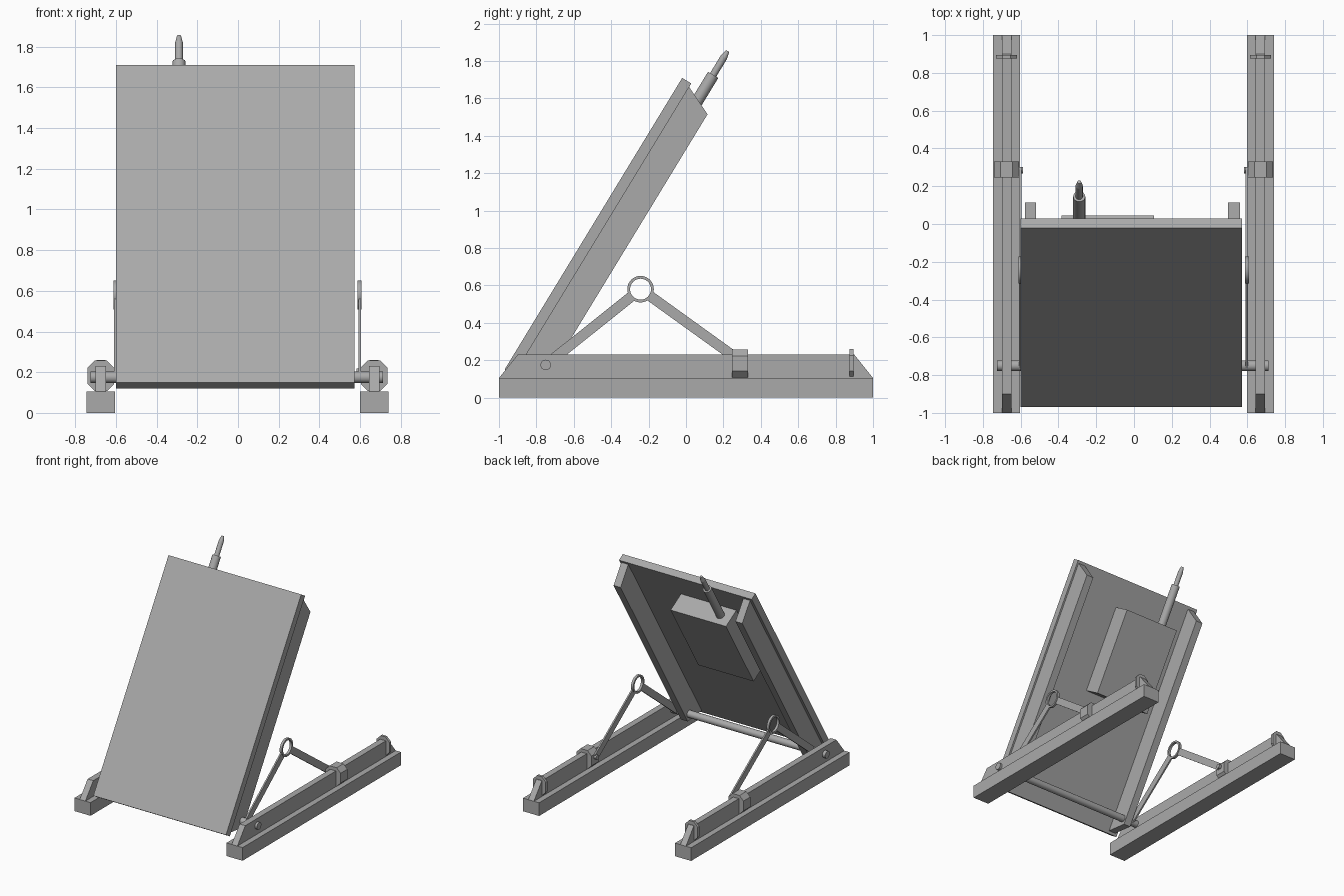
import bpy, bmesh, math
from mathutils import Vector, Matrix

cube = bpy.data.objects.get("Cube")
if cube:
    bpy.data.objects.remove(cube, do_unlink=True)

grey = bpy.data.materials.new("plain_grey")
grey.use_nodes = True
COLOUR = (0.4, 0.4, 0.4, 1)
grey.diffuse_color = COLOUR
grey.node_tree.nodes["Principled BSDF"].inputs["Base Color"].default_value = COLOUR

CX = -0.0025                                  # mirror plane of the stand
ALONG = Vector((0, 0.52, 0.854)).normalized() # up the tilted panel
BACK = Vector((0, ALONG.z, -ALONG.y))         # out of the panel's rear
FOOT = Vector((0, -0.97, 0.15))               # lower front edge of the panel
LENGTH = 1.826


def tilt(x, a, n):
    return FOOT + ALONG * a + BACK * n + Vector((x, 0, 0))


def finish(name, bm, smooth=False):
    bmesh.ops.recalc_face_normals(bm, faces=bm.faces)
    mesh = bpy.data.meshes.new(name)
    bm.to_mesh(mesh)
    bm.free()
    mesh.materials.append(grey)
    ob = bpy.data.objects.new(name, mesh)
    bpy.context.collection.objects.link(ob)
    if smooth:
        bpy.ops.object.select_all(action='DESELECT')
        ob.select_set(True)
        bpy.context.view_layer.objects.active = ob
        bpy.ops.object.shade_smooth_by_angle(angle=math.radians(35))
    return ob


def prism(name, points, offset):
    """Extrude a flat outline by an offset vector."""
    bm = bmesh.new()
    face = bm.faces.new([bm.verts.new(p) for p in points])
    made = bmesh.ops.extrude_face_region(bm, geom=[face])["geom"]
    verts = [g for g in made if isinstance(g, bmesh.types.BMVert)]
    bmesh.ops.translate(bm, verts=verts, vec=offset)
    return finish(name, bm)


def side_prism(name, outline, x0, x1):
    return prism(name, [(x0, y, z) for y, z in outline], (x1 - x0, 0, 0))


def tilted_prism(name, outline, x0, x1):
    return prism(name, [tilt(x0, a, n) for a, n in outline], (x1 - x0, 0, 0))


def box(name, x0, x1, y0, y1, z0, z1):
    return side_prism(name, [(y0, z0), (y1, z0), (y1, z1), (y0, z1)], x0, x1)


def rod(name, start, end, r0, r1=None):
    start, end = Vector(start), Vector(end)
    axis = end - start
    turn = axis.to_track_quat('Z', 'Y').to_matrix().to_4x4()
    bm = bmesh.new()
    bmesh.ops.create_cone(bm, cap_ends=True, segments=24, radius1=r0,
                          radius2=r0 if r1 is None else r1, depth=axis.length,
                          matrix=Matrix.Translation((start + end) / 2) @ turn)
    return finish(name, bm, True)


def ring(name, x0, x1, y, z, inner, outer, segments=32):
    bm = bmesh.new()
    loops = []
    for i in range(segments):
        t = math.tau * i / segments
        loops.append([bm.verts.new((x, y + r * math.cos(t), z + r * math.sin(t)))
                      for x, r in ((x0, inner), (x1, inner), (x1, outer), (x0, outer))])
    for i, a in enumerate(loops):
        b = loops[(i + 1) % segments]
        for k in range(4):
            m = (k + 1) % 4
            bm.faces.new((a[k], a[m], b[m], b[k]))
    return finish(name, bm, True)


def arm(name, x0, x1, start, end, width):
    a, b = Vector(start), Vector(end)
    d = (b - a).normalized() * width / 2
    s = Vector((-d.y, d.x))
    return side_prism(name, [a + s, b + s, b - s, a - s], x0, x1)


def collar(name, x, half, y0, y1, z0, z1, cut):
    """Chamfered block straddling the rail."""
    pts = []
    for sx, sz in ((1, 1), (-1, 1), (-1, -1), (1, -1)):
        z = z1 if sz > 0 else z0
        corner = [(x + sx * half, y0, z - sz * cut), (x + sx * (half - cut), y0, z)]
        pts += corner if sx * sz > 0 else corner[::-1]
    return prism(name, pts, (0, y1 - y0, 0))


# Tilted panel, its two rear rails and the rear box
tilted_prism("panel", [(0, 0), (LENGTH, 0), (LENGTH, 0.057), (0, 0.057)], -0.6, 0.573)
rail = [(0.022, 0.057), (LENGTH - 0.022, 0.057), (LENGTH - 0.096, 0.217), (0.096, 0.217)]
tilted_prism("panel_rail_right", rail, -0.578, -0.518)
tilted_prism("panel_rail_left", rail, 0.498, 0.56)
top = LENGTH - 0.22
tilted_prism("rear_box", [(top - 0.67, 0.05), (top, 0.05), (top, 0.21), (top - 0.67, 0.21)],
             -0.385, 0.105)

# Rod on the rear box
AX, AN = -0.29, 0.133
rod("rod_sleeve", tilt(AX, top - 0.01, AN), tilt(AX, LENGTH + 0.1, AN), 0.032)
rod("rod_shaft", tilt(AX, LENGTH + 0.09, AN), tilt(AX, LENGTH + 0.21, AN), 0.019)
rod("rod_tip", tilt(AX, LENGTH + 0.21, AN), tilt(AX, LENGTH + 0.249, AN), 0.019, 0.01)

# Axle at the foot of the panel
PIVOT, HUB, SLIDE = (-0.75, 0.175), (-0.243, 0.58), (0.285, 0.2)
rod("axle", (-0.725, *PIVOT), (0.712, *PIVOT), 0.028)

# Two base runners with folding struts
for side, label in ((-1, "right"), (1, "left")):
    def X(d):
        return CX + side * d
    box("base_" + label, X(0.601), X(0.743), -1, 1, 0, 0.105)
    side_prism("base_ridge_" + label,
               [(-1, 0.105), (1, 0.105), (0.9, 0.23), (-0.9, 0.23)], X(0.647), X(0.697))
    collar("slider_" + label, X(0.672), 0.066, 0.245, 0.332, 0.108, 0.257, 0.035)
    collar("end_stop_" + label, X(0.672), 0.056, 0.875, 0.895, 0.108, 0.26, 0.035)
    ring("strut_ring_" + label, X(0.59), X(0.61), *HUB, 0.056, 0.071)
    for part, end in (("front", PIVOT), ("rear", SLIDE)):
        gap = (Vector(end) - Vector(HUB)).normalized() * 0.06
        arm(f"{part}_strut_{label}", X(0.594), X(0.606), Vector(HUB) + gap, end, 0.055)
    rod("slider_pin_" + label, (X(0.585), *SLIDE), (X(0.63), *SLIDE), 0.018)
